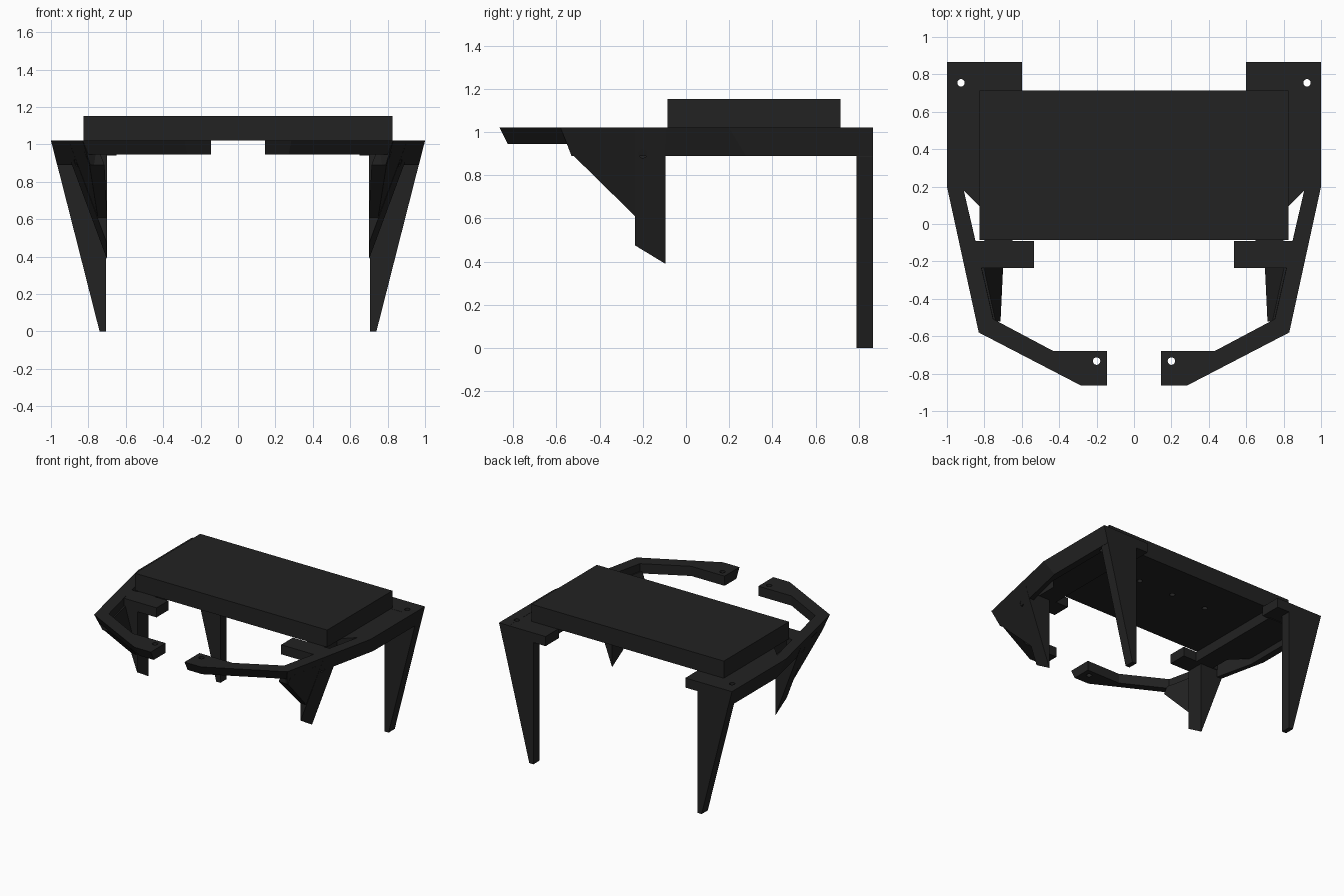
import bpy, bmesh

if "Cube" in bpy.data.objects:
    bpy.data.objects.remove(bpy.data.objects["Cube"])

mat = bpy.data.materials.new("matte_black")
mat.diffuse_color = (0.016, 0.016, 0.016, 1)
mat.use_nodes = True
mat.node_tree.nodes["Principled BSDF"].inputs["Base Color"].default_value = mat.diffuse_color


def loft(name, a, b, mirror=True):
    """Solid between two matching 3D loops, optionally mirrored across x = 0."""
    bm = bmesh.new()
    va = [bm.verts.new(p) for p in a]
    vb = [bm.verts.new(p) for p in b]
    bm.faces.new(va)
    bm.faces.new(vb)
    n = len(va)
    for i in range(n):
        j = (i + 1) % n
        bm.faces.new((va[i], va[j], vb[j], vb[i]))
    bmesh.ops.recalc_face_normals(bm, faces=bm.faces)
    me = bpy.data.meshes.new(name)
    bm.to_mesh(me)
    bm.free()
    me.materials.append(mat)
    ob = bpy.data.objects.new(name, me)
    bpy.context.collection.objects.link(ob)
    if mirror:
        ob.modifiers.new("mirror", 'MIRROR')
    return ob


def slab(name, bottom, top, z0, z1, mirror=True):
    """Flat part with its own outline at the bottom and at the top."""
    return loft(name, [(x, y, z0) for x, y in bottom], [(x, y, z1) for x, y in top], mirror)


def rect(x0, x1, y0, y1):
    return [(x0, y0), (x1, y0), (x1, y1), (x0, y1)]


def drill(ob, loc, r, depth, rot=(0, 0, 0)):
    """Round hole cut before the part is mirrored."""
    bpy.ops.mesh.primitive_cylinder_add(vertices=24, radius=r, depth=depth, location=loc, rotation=rot)
    c = bpy.context.object
    c.name = "hole_cutter"
    c.hide_render = True
    c.hide_viewport = True
    c.display_type = 'WIRE'
    m = ob.modifiers.new("hole", 'BOOLEAN')
    m.operation = 'DIFFERENCE'
    m.solver = 'EXACT'
    m.object = c
    if len(ob.modifiers) > 1 and ob.modifiers[0].type == 'MIRROR':
        ob.modifiers.move(len(ob.modifiers) - 1, 0)


def outer(y, z):
    """Leaning outer plane of the front half of the frame."""
    return 1 - 0.218 * (0.2 - y) - 0.38 * (1.02 - z)


# Top plate with small screw holes underneath
plate_outline = rect(-0.825, 0.825, -0.085, 0.715)
plate = slab("top_plate", plate_outline, plate_outline, 1.02, 1.153, False)
for hx in (-0.3, 0, 0.3):
    drill(plate, (hx, 0.42, 1.02), 0.02, 0.1)

# Side rails
slab("side_rail",
     [(0.967, 0.865), (0.967, 0.278), (0.79, -0.53), (0.75, -0.51), (0.915, 0.2), (0.915, 0.865)],
     [(1, 0.865), (1, 0.2), (0.83, -0.58), (0.75, -0.52), (0.915, 0.2), (0.915, 0.865)],
     0.89, 1.02)

# Inner ledge carrying the plate
ledge = [(0.65, -0.09), (0.80, -0.09), (0.80, 0.07), (0.93, 0.2), (0.93, 0.715), (0.65, 0.715)]
slab("plate_ledge", ledge, ledge, 0.94, 1.018)

# Rear tabs with a screw hole
rear = slab("rear_tab", rect(0.6, 0.975, 0.7, 0.865), rect(0.6, 0.995, 0.7, 0.865), 0.945, 1.0195)
drill(rear, (0.925, 0.755, 1), 0.02, 0.3)
rail = bpy.data.objects["side_rail"]
drill(rail, (0.925, 0.755, 1), 0.02, 0.4)

# Middle tabs
slab("middle_tab",
     [(0.535, -0.235), (outer(-0.235, 0.945), -0.235), (outer(-0.09, 0.945), -0.09), (0.535, -0.09)],
     [(0.535, -0.235), (outer(-0.235, 1.019), -0.235), (outer(-0.09, 1.019), -0.09), (0.535, -0.09)],
     0.945, 1.019)

# Front arms
arm = slab("front_arm",
           [(0.80, -0.55), (0.27, -0.825), (0.145, -0.825), (0.145, -0.68), (0.43, -0.68), (0.75, -0.51)],
           [(0.83, -0.58), (0.285, -0.863), (0.145, -0.863), (0.145, -0.68), (0.43, -0.68), (0.75, -0.51)],
           0.945, 1.02)
drill(arm, (0.2, -0.733, 1), 0.02, 0.3)

# Rear legs
leg = [(0.705, 0), (0.74, 0), (0.965, 0.885), (0.965, 0.96), (0.705, 0.96)]
loft("rear_leg", [(x, 0.79, z) for x, z in leg], [(x, 0.865, z) for x, z in leg])

# Short front legs: solid post plus a thin brace running forward
post = [(-0.235, 0.475), (-0.095, 0.39), (-0.095, 1.01), (-0.235, 1.01)]
post_ob = loft("front_leg", [(0.7, y, z) for y, z in post],
               [(max(outer(y, z), 0.702), y, z) for y, z in post])
drill(post_ob, (0.87, -0.2, 0.9), 0.02, 0.1, (0, 1.5708, 0))
brace = [(-0.52, 0.89), (-0.235, 0.61), (-0.235, 0.96), (-0.52, 0.96)]
loft("leg_brace", [(max(outer(y, z) - 0.08, 0.7), y, z) for y, z in brace],
     [(outer(y, z), y, z) for y, z in brace])
